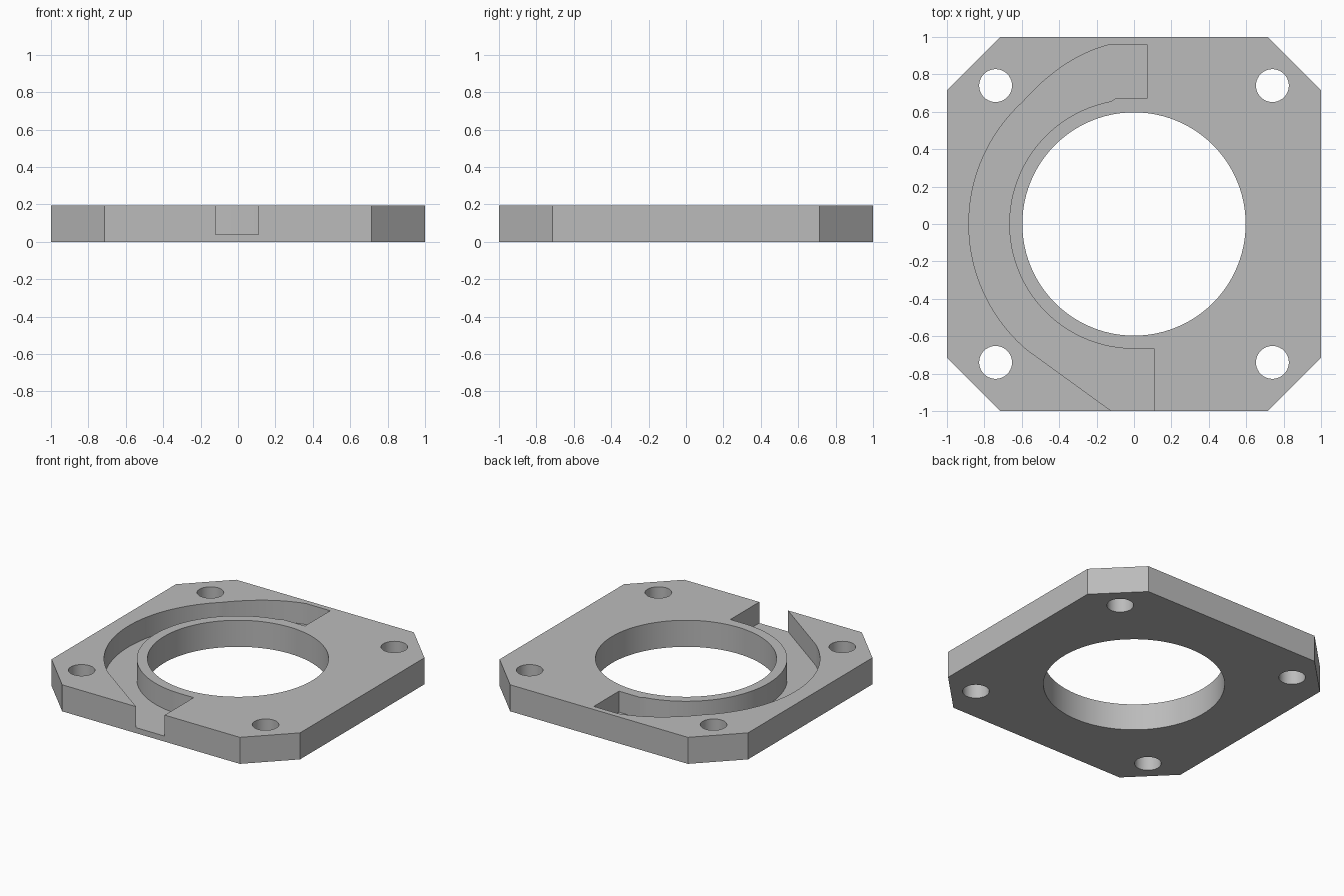
import bpy, bmesh, math
from mathutils import Vector

if "Cube" in bpy.data.objects:
    bpy.data.objects.remove(bpy.data.objects["Cube"], do_unlink=True)

HEIGHT, FLOOR, CORNER = 0.193, 0.04, 0.715
BORE, INNER, OUTER = 0.597, 0.667, 0.883


def arc(radius, start, end, steps, cx=0, cy=0):
    angles = [math.radians(start + (end - start) * i / steps) for i in range(steps + 1)]
    return [(cx + radius * math.cos(a), cy + radius * math.sin(a)) for a in angles]


def circle(radius, steps, cx=0, cy=0):
    return arc(radius, 0, 360, steps, cx, cy)[:-1]


def bend(a, b, c, steps):
    a, b, c = Vector(a), Vector(b), Vector(c)
    return [tuple(a.lerp(b, i / steps).lerp(b.lerp(c, i / steps), i / steps))
            for i in range(steps + 1)]


def prism(name, outline, z0, z1):
    bm = bmesh.new()
    face = bm.faces.new([bm.verts.new((x, y, z0)) for x, y in outline])
    top = bmesh.ops.extrude_face_region(bm, geom=[face])["geom"]
    bmesh.ops.translate(bm, vec=(0, 0, z1 - z0),
                        verts=[v for v in top if isinstance(v, bmesh.types.BMVert)])
    bmesh.ops.recalc_face_normals(bm, faces=bm.faces)
    mesh = bpy.data.meshes.new(name)
    bm.to_mesh(mesh)
    bm.free()
    obj = bpy.data.objects.new(name, mesh)
    bpy.context.collection.objects.link(obj)
    return obj


# Square plate with cut corners
plate = prism("mounting_plate",
              [(1, -CORNER), (1, CORNER), (CORNER, 1), (-CORNER, 1),
               (-1, CORNER), (-1, -CORNER), (-CORNER, -1), (CORNER, -1)], 0, HEIGHT)

grey = bpy.data.materials.new("plain grey")
grey.use_nodes = True
color = (0.5, 0.5, 0.5, 1)
grey.diffuse_color = color
grey.node_tree.nodes["Principled BSDF"].inputs["Base Color"].default_value = color
plate.data.materials.append(grey)

# Central bore and four bolt holes
cutters = [prism("bore_cutter", circle(BORE, 96), -0.1, 0.3)]
for x in (-0.74, 0.74):
    for y in (-0.74, 0.74):
        cutters.append(prism("bolt_hole_cutter", circle(0.088, 40, x, y), -0.1, 0.3))

# Curved channel, open at the front edge and closed at the back
channel = [(0.07, 0.96)]
channel += bend((-0.125, 0.96), (-0.37, 0.9), (-0.583, 0.666), 14)
channel += arc(OUTER, 132, 229.5, 48)
channel += [(-0.12, -1), (-0.12, -1.1), (0.11, -1.1), (0.11, -INNER)]
channel += arc(INNER, 270, 100.5, 80)
channel += [(-0.1, 0.67), (0.07, 0.67)]
cutters.append(prism("channel_cutter", channel, FLOOR, 0.3))

# Cut everything, then drop the helpers
bpy.context.view_layer.objects.active = plate
for cutter in cutters:
    cutter.hide_render = True
    mod = plate.modifiers.new("cut", 'BOOLEAN')
    mod.operation, mod.solver, mod.object = 'DIFFERENCE', 'EXACT', cutter
    bpy.ops.object.modifier_apply(modifier=mod.name)
    bpy.data.objects.remove(cutter, do_unlink=True)

bpy.ops.object.select_all(action='DESELECT')
plate.select_set(True)
bpy.ops.object.shade_smooth_by_angle(angle=math.radians(20))
